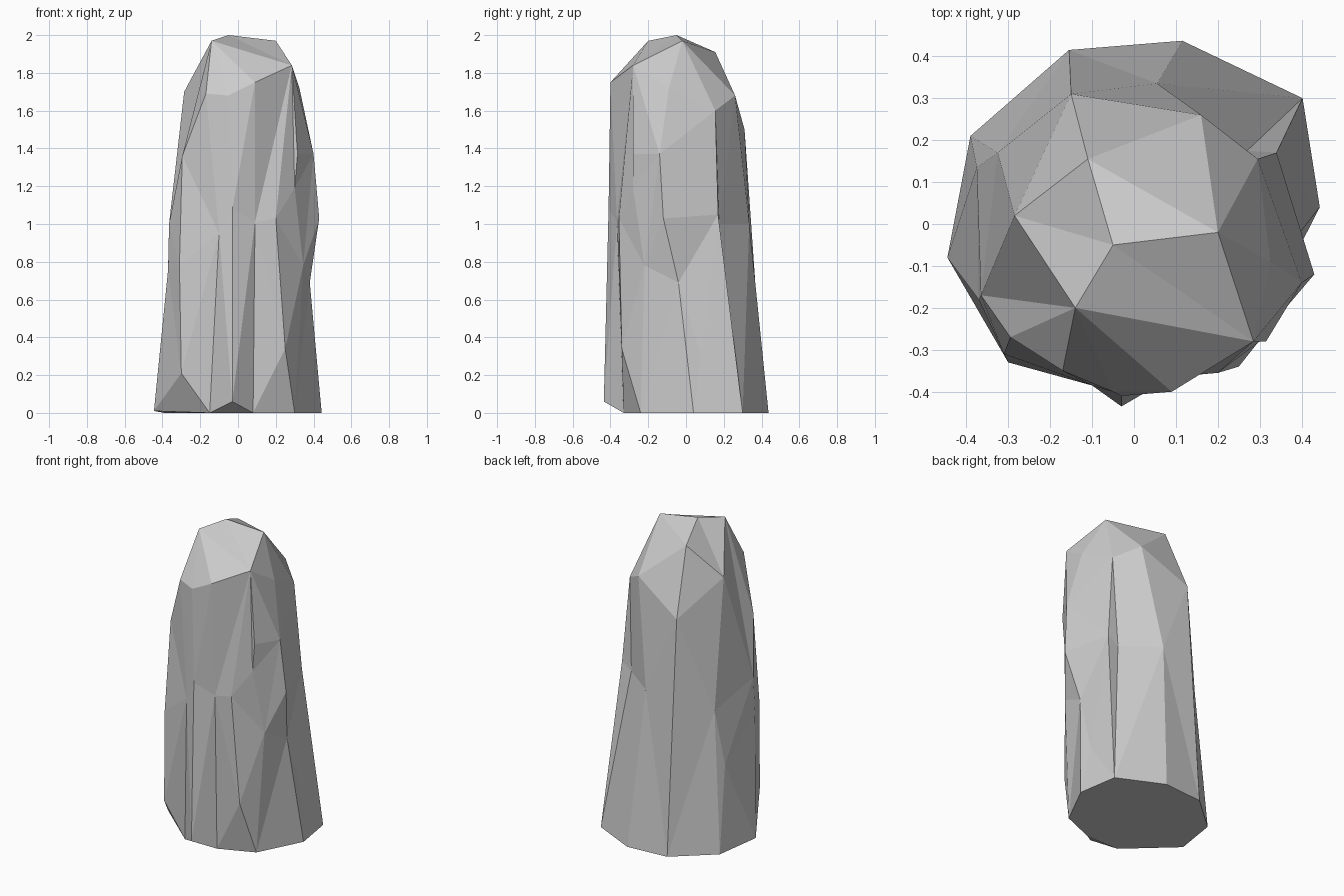
import bpy, bmesh
from mathutils import Vector

if "Cube" in bpy.data.objects:
    bpy.data.objects.remove(bpy.data.objects["Cube"])

# Corner points of the rock, grouped by height band
foot = [(-.445, -.08, .01), (-.39, .21, 0), (-.155, .415, 0), (.115, .437, 0),
        (.402, .30, 0), (.443, .04, 0), (.30, -.24, 0), (.08, -.33, 0), (-.15, -.33, 0),
        (-.03, -.435, .06), (-.30, -.33, .21)]
waist = [(.40, .08, .30), (.25, -.34, .34), (.38, -.04, .69), (.345, -.22, .78),
         (-.31, -.31, .78), (-.37, -.18, .76), (-.375, .135, .55), (-.325, .17, .9),
         (.055, .335, 1.0), (.27, .175, 1.0), (.34, .17, 1.05), (.43, -.12, 1.03),
         (.20, -.355, 1.03), (.09, -.365, 1.01), (-.10, -.385, .95), (-.03, -.41, 1.08),
         (.30, -.28, 1.19), (-.365, -.17, 1.0)]
crown = [(-.295, -.27, 1.36), (.40, -.14, 1.37), (.315, -.28, 1.37), (-.15, .31, 1.5),
         (.295, .155, 1.6), (.16, .26, 1.68), (-.285, .02, 1.7), (-.17, -.35, 1.69),
         (-.05, -.40, 1.68), (.09, -.40, 1.75), (.325, -.09, 1.72), (.285, -.28, 1.84),
         (-.11, .155, 1.91), (-.14, -.20, 1.97), (.20, -.02, 1.97), (-.05, -.05, 2.0)]

# Facets: hull the points on a sphere (so dents keep their corners), then move them back
bm = bmesh.new()
target = {}
for p in foot + waist + crown:
    direction = Vector((p[0], p[1], (p[2] - 1) * .27)).normalized()
    target[bm.verts.new(direction)] = Vector(p)
bmesh.ops.convex_hull(bm, input=bm.verts[:])
for v, p in target.items():
    v.co = p
bmesh.ops.recalc_face_normals(bm, faces=bm.faces[:])
corner = {tuple(round(c, 3) for c in p): v for v, p in target.items()}


def flip(a, b):
    """Turn the crease between two corners to the other diagonal."""
    edge = bm.edges.get((corner[a], corner[b]))
    if edge:
        bmesh.ops.rotate_edges(bm, edges=[edge])


# Creases: right flank, front ledge, brow, left shoulder
flip(waist[9], waist[0])
flip(waist[12], crown[2])
flip(waist[12], crown[9])
flip(crown[9], crown[15])
flip(crown[6], crown[7])
flip(crown[6], crown[0])

bmesh.ops.recalc_face_normals(bm, faces=bm.faces[:])
mesh = bpy.data.meshes.new("rock_pillar")
bm.to_mesh(mesh)
bm.free()
rock = bpy.data.objects.new("rock_pillar", mesh)
bpy.context.collection.objects.link(rock)
